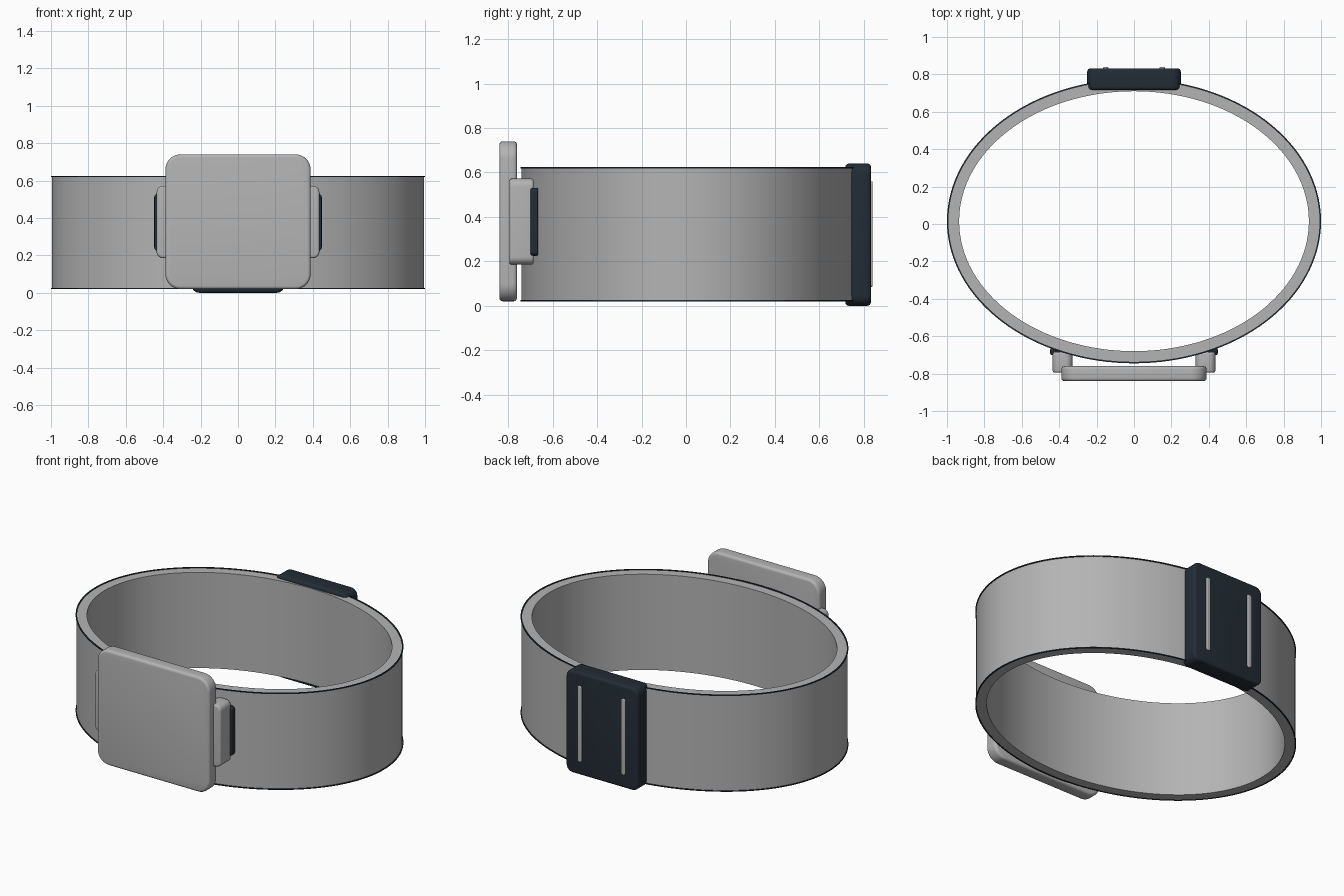
import bpy, bmesh, math

cube = bpy.data.objects.get("Cube")
if cube:
    bpy.data.objects.remove(cube)


def material(name, rgb):
    m = bpy.data.materials.new(name)
    m.use_nodes = True
    m.diffuse_color = (*rgb, 1)
    m.node_tree.nodes["Principled BSDF"].inputs["Base Color"].default_value = (*rgb, 1)
    return m


GREY = material("light grey", (0.45, 0.455, 0.45))
NAVY = material("dark navy", (0.016, 0.025, 0.036))


def add(name, bm, mat):
    bmesh.ops.recalc_face_normals(bm, faces=bm.faces)
    mesh = bpy.data.meshes.new(name)
    bm.to_mesh(mesh)
    bm.free()
    ob = bpy.data.objects.new(name, mesh)
    bpy.context.collection.objects.link(ob)
    mesh.materials.append(mat)
    bpy.ops.object.select_all(action='DESELECT')
    ob.select_set(True)
    bpy.context.view_layer.objects.active = ob
    bpy.ops.object.shade_smooth_by_angle(angle=math.radians(35))
    return ob


def oval_ring(name, section, mat, steps=128):
    """Sweep a closed (inset, z) section round the oval of the wrist."""
    bm = bmesh.new()
    rings = []
    for i in range(steps):
        a = math.tau * i / steps
        rings.append([bm.verts.new(((1 - d) * math.cos(a), 0.015 + (0.76 - d) * math.sin(a), z))
                      for d, z in section])
    n = len(section)
    for i in range(steps):
        p, q = rings[i], rings[(i + 1) % steps]
        for j in range(n):
            k = (j + 1) % n
            bm.faces.new((p[j], q[j], q[k], p[k]))
    return add(name, bm, mat)


def rounded_plate(name, x, y, z, radius, edge, mat):
    """Box given by its ranges, with round corners seen from the front and soft rims."""
    bm = bmesh.new()
    bmesh.ops.create_cube(bm, size=1)
    for v in bm.verts:
        for i, (lo, hi) in enumerate((x, y, z)):
            v.co[i] = lo if v.co[i] < 0 else hi
    along_y = [e for e in bm.edges if abs(e.verts[0].co.y - e.verts[1].co.y) > 1e-4]
    bmesh.ops.bevel(bm, geom=along_y, offset=radius, segments=8, profile=0.5, affect='EDGES')
    bm.normal_update()
    rims = {e for f in bm.faces if abs(f.normal.y) > 0.9 for e in f.edges}
    bmesh.ops.bevel(bm, geom=list(rims), offset=edge, segments=4, profile=0.5, affect='EDGES')
    return add(name, bm, mat)


# Strap with thin dark piping round its outer rims
oval_ring("strap", [(0.005, 0.022), (0.005, 0.62), (0.065, 0.62), (0.065, 0.022)], GREY)
for name, z in (("lower_piping", 0.02), ("upper_piping", 0.618)):
    oval_ring(name, [(0, z), (0, z + 0.006), (0.008, z + 0.006), (0.008, z)], NAVY)

# Front plate
rounded_plate("front_plate", (-0.388, 0.388), (-0.84, -0.76), (0.02, 0.74), 0.08, 0.016, GREY)

# Lugs joining the plate to the strap, buckle slide bars
for side, s in (("left", 1), ("right", -1)):
    def span(a, b):
        return tuple(sorted((s * a, s * b)))
    rounded_plate(side + "_lug", span(0.33, 0.435), (-0.795, -0.685), (0.185, 0.572), 0.035, 0.012, GREY)
    rounded_plate(side + "_lug_pad", span(0.34, 0.448), (-0.7, -0.665), (0.225, 0.53), 0.02, 0.008, NAVY)
    rounded_plate(side + "_slide_bar", span(0.137, 0.165), (0.81, 0.84), (0.085, 0.56), 0.012, 0.005, GREY)

# Rear buckle block
rounded_plate("rear_buckle", (-0.25, 0.25), (0.717, 0.832), (0, 0.64), 0.045, 0.016, NAVY)
